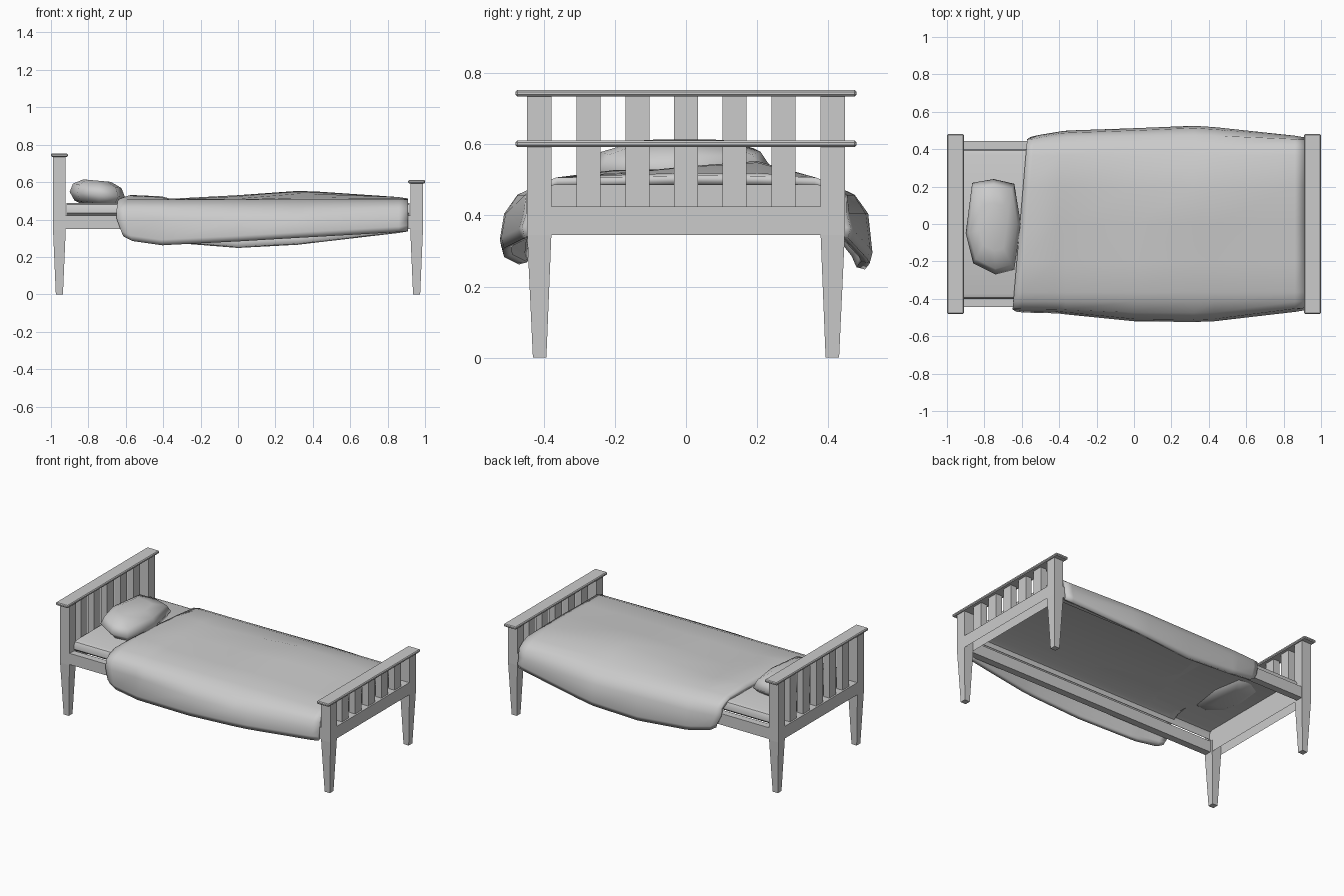
import bpy, bmesh, math
from mathutils import Vector

if "Cube" in bpy.data.objects:
    bpy.data.objects.remove(bpy.data.objects["Cube"])


def finish(bm, name, smooth=None):
    bmesh.ops.recalc_face_normals(bm, faces=bm.faces[:])
    me = bpy.data.meshes.new(name)
    bm.to_mesh(me)
    bm.free()
    ob = bpy.data.objects.new(name, me)
    bpy.context.collection.objects.link(ob)
    if smooth:
        bpy.ops.object.select_all(action='DESELECT')
        ob.select_set(True)
        bpy.context.view_layer.objects.active = ob
        bpy.ops.object.shade_smooth_by_angle(angle=math.radians(smooth))
    return ob


def loft(bm, rings, closed=True):
    """Skin a list of point rings; close each ring and cap the ends if asked."""
    vs = [[bm.verts.new(p) for p in r] for r in rings]
    n = len(vs[0])
    for a, b in zip(vs, vs[1:]):
        for i in range(n if closed else n - 1):
            j = (i + 1) % n
            bm.faces.new((a[i], a[j], b[j], b[i]))
    if closed:
        bm.faces.new(vs[0][::-1])
        bm.faces.new(vs[-1])


def rect(cx, cy, hx, hy, z):
    return [(cx - hx, cy - hy, z), (cx + hx, cy - hy, z),
            (cx + hx, cy + hy, z), (cx - hx, cy + hy, z)]


def box(name, x0, x1, y0, y1, z0, z1, bevel=0, open_bottom=False):
    bm = bmesh.new()
    c = ((x0 + x1) / 2, (y0 + y1) / 2, (x1 - x0) / 2, (y1 - y0) / 2)
    loft(bm, [rect(*c, z0), rect(*c, z1)])
    bmesh.ops.recalc_face_normals(bm, faces=bm.faces[:])
    if open_bottom:
        bmesh.ops.delete(bm, geom=[f for f in bm.faces if f.normal.z < -0.9], context='FACES')
    if bevel:
        ob = finish(bm, name)
        m = ob.modifiers.new("bevel", 'BEVEL')
        m.width, m.segments = bevel, 1
        return ob
    return finish(bm, name)


# Headboard and footboard: posts on tapered legs, rail, slats, cap
for part, cx, top in (("headboard", -0.955, 0.735), ("footboard", 0.955, 0.593)):
    for s in (-1, 1):
        bm = bmesh.new()
        loft(bm, [rect(cx, s * 0.412, 0.019, 0.019, 0),
                  rect(cx, s * 0.413, 0.034, 0.034, 0.345),
                  rect(cx, s * 0.413, 0.034, 0.034, top)])
        finish(bm, part + "_post")
    box(part + "_rail", cx - 0.033, cx + 0.033, -0.38, 0.38, 0.345, 0.425, open_bottom=True)
    for i in range(-2, 3):
        y = i * 0.137
        box(part + "_slat", cx - 0.022, cx + 0.022, y - 0.034, y + 0.034, 0.424, top)
    box(part + "_cap", cx - 0.045, cx + 0.045, -0.48, 0.48, top, top + 0.018, bevel=0.005)

# Side rails
for s in (-1, 1):
    y0, y1 = sorted((s * 0.397, s * 0.443))
    box("side_rail", -0.925, 0.925, y0, y1, 0.348, 0.422)

# Mattress: rounded top shell, open underneath
bm = bmesh.new()
half = [(0.385, 0.42), (0.402, 0.435), (0.402, 0.462), (0.392, 0.48), (0.372, 0.487)]
prof = [(-y, z) for y, z in half] + [(y, z) for y, z in reversed(half)]
loft(bm, [[(x, y, z) for y, z in prof] for x in (-0.918, 0.918)])
bmesh.ops.delete(bm, geom=[f for f in bm.faces if all(v.co.z < 0.425 for v in f.verts)],
                 context='FACES')
finish(bm, "mattress", 40)

# Pillow: squashed rings from its outline, tilted up towards the headboard
outline = [(-0.865, 0.22), (-0.75, 0.24), (-0.64, 0.215), (-0.605, 0.0),
           (-0.64, -0.245), (-0.74, -0.27), (-0.86, -0.21), (-0.90, -0.05)]
cx, cy = -0.755, -0.015
bm = bmesh.new()
rings = []
for k, dz in ((0.45, -0.065), (0.82, -0.045), (1.0, 0.0), (0.88, 0.045), (0.5, 0.073)):
    rings.append([(cx + k * (x - cx), cy + k * (y - cy), 0.535 + dz - 0.09 * k * (x - cx))
                  for x, y in outline])
loft(bm, rings)
finish(bm, "pillow", 80)

# Blanket: draped sheet, per station x, (edge y, hem z, top z) for front and back sides
stations = [
    (-0.61, (0.470, 0.31, 0.515), (0.465, 0.33, 0.515)),
    (-0.57, (0.474, 0.285, 0.528), (0.475, 0.305, 0.528)),
    (-0.41, (0.478, 0.262, 0.520), (0.497, 0.280, 0.522)),
    (-0.36, (0.484, 0.265, 0.507), (0.500, 0.275, 0.509)),
    (0.00, (0.520, 0.283, 0.512), (0.512, 0.248, 0.530)),
    (0.32, (0.524, 0.302, 0.517), (0.525, 0.265, 0.553)),
    (0.43, (0.520, 0.308, 0.517), (0.518, 0.278, 0.549)),
    (0.86, (0.470, 0.333, 0.514), (0.472, 0.328, 0.520)),
    (0.908, (0.462, 0.338, 0.508), (0.464, 0.336, 0.511)),
]


def drape(edge, hem, top):
    return [(edge - 0.008, hem), (edge, hem + 0.03), (edge - 0.012, 0.405),
            (0.4 * edge + 0.265, 0.458), (0.415, 0.487), (0.365, min(top, 0.507)),
            (0.2, top)]


bm = bmesh.new()
rings = []
for x, front, back in stations:
    f, b = drape(*front), drape(*back)
    mid = (0.0, (front[2] + back[2]) / 2 + 0.003)
    pts = [(-y, z) for y, z in f] + [mid] + list(reversed(b))
    skew = max(0, (-0.3 - x) / 0.31)
    ring = []
    for y, z in pts:
        hem_in = 0.04 * skew * max(0, (0.4 - z) / 0.1)
        ring.append((x + skew * 0.085 * y + hem_in, y, z))
    rings.append(ring)
loft(bm, rings, closed=False)
bmesh.ops.recalc_face_normals(bm, faces=bm.faces[:])
if sum(f.normal.z for f in bm.faces) < 0:
    bmesh.ops.reverse_faces(bm, faces=bm.faces[:])
me = bpy.data.meshes.new("blanket")
bm.to_mesh(me)
bm.free()
blanket = bpy.data.objects.new("blanket", me)
bpy.context.collection.objects.link(blanket)
for p in me.polygons:
    p.use_smooth = True
m = blanket.modifiers.new("thickness", 'SOLIDIFY')
m.thickness, m.offset = 0.025, -1
